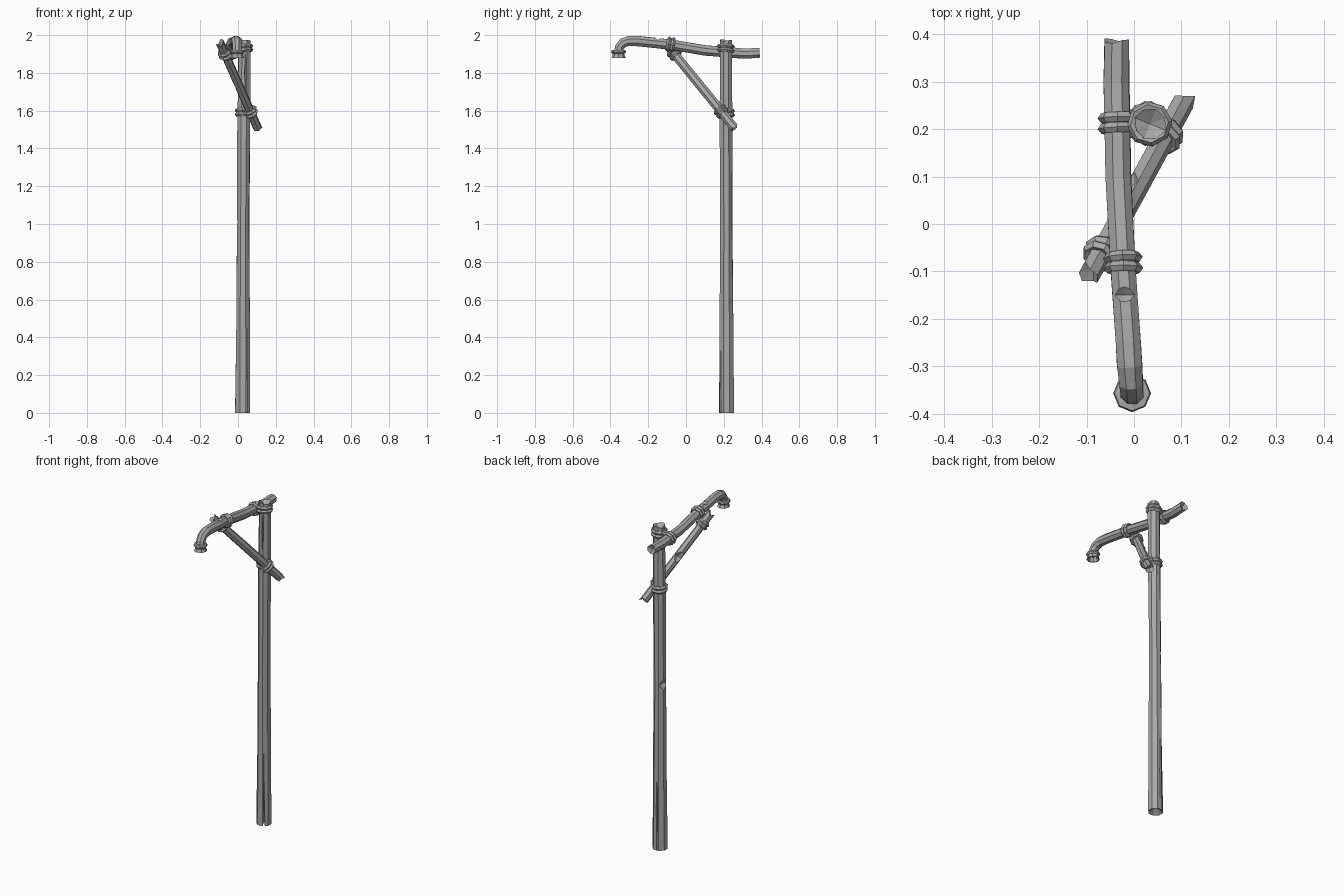
import bpy, bmesh, math, random
from mathutils import Vector as V

random.seed(4)
cube = bpy.data.objects.get("Cube")
if cube:
    bpy.data.objects.remove(cube)

grey = bpy.data.materials.new("weathered grey")
grey.use_nodes = True
colour = (0.4, 0.4, 0.4, 1)
grey.diffuse_color = colour
grey.node_tree.nodes["Principled BSDF"].inputs["Base Color"].default_value = colour


def finish(name, bm):
    bmesh.ops.recalc_face_normals(bm, faces=bm.faces)
    me = bpy.data.meshes.new(name)
    bm.to_mesh(me)
    bm.free()
    me.materials.append(grey)
    ob = bpy.data.objects.new(name, me)
    bpy.context.collection.objects.link(ob)
    return ob


def log(name, path, ref, sides=8, wobble=0.0, jag=0.0, dent=0.012, twist=0.5):
    """Faceted tube through (point, radius) pairs, with broken, dented ends."""
    bm = bmesh.new()
    pts = [V(p) for p, r in path]
    rings = []
    for i, (p, r) in enumerate(path):
        t = (pts[min(i + 1, len(pts) - 1)] - pts[max(i - 1, 0)]).normalized()
        u = (V(ref) - t * t.dot(V(ref))).normalized()
        w = t.cross(u)
        end = i in (0, len(path) - 1)
        ring = []
        for k in range(sides):
            a = math.tau * (k + twist) / sides
            q = pts[i] + (u * math.cos(a) + w * math.sin(a)) * r * (1 + random.uniform(-wobble, wobble))
            if end:
                q += t * random.uniform(-jag, jag)
            ring.append(bm.verts.new(q))
        rings.append(ring)
    for a, b in zip(rings, rings[1:]):
        for k in range(sides):
            n = (k + 1) % sides
            bm.faces.new((a[k], a[n], b[n], b[k]))
    for ring, p, nxt in ((rings[0], pts[0], pts[1]), (rings[-1], pts[-1], pts[-2])):
        c = bm.verts.new(p + (nxt - p).normalized() * dent)
        for k in range(sides):
            bm.faces.new((ring[k], ring[(k + 1) % sides], c))
    return finish(name, bm)


def cut(ob, loc, along, out, size):
    """Carve a diamond shaped nick; size is half length, half width, depth."""
    a = V(along).normalized()
    o = (V(out) - a * a.dot(V(out))).normalized()
    bm = bmesh.new()
    for axis, s in zip((a, a.cross(o), o), size):
        for sign in (-1, 1):
            bm.verts.new(V(loc) + axis * s * sign)
    bmesh.ops.convex_hull(bm, input=bm.verts)
    cutter = finish("nick_cutter", bm)
    cutter.hide_render = True
    mod = ob.modifiers.new("nick", "BOOLEAN")
    mod.operation, mod.solver, mod.object = "DIFFERENCE", "EXACT", cutter
    bpy.context.view_layer.objects.active = ob
    bpy.ops.object.modifier_apply(modifier=mod.name)
    bpy.data.objects.remove(cutter)


def rope(name, centre, axis, radius, gap=0.022, thick=0.011):
    """Two faceted loops of binding side by side."""
    axis = V(axis).normalized()
    for n, sign in enumerate((-1, 1)):
        tilt = V((random.uniform(-0.08, 0.08), random.uniform(-0.08, 0.08), 0))
        bpy.ops.mesh.primitive_torus_add(
            major_segments=8, minor_segments=5, major_radius=radius, minor_radius=thick,
            location=V(centre) + axis * gap * 0.5 * sign,
            rotation=(axis + tilt).to_track_quat("Z", "Y").to_euler())
        ob = bpy.context.object
        ob.name = f"{name}_{n + 1}"
        ob.data.materials.append(grey)


# Upright post
post = log("post", [((0.026, 0.215, 0.004), 0.043), ((0.026, 0.214, 0.5), 0.038),
                    ((0.027, 0.213, 1.0), 0.035), ((0.03, 0.212, 1.5), 0.035),
                    ((0.034, 0.211, 1.975), 0.034)], (1, 0, 0), wobble=0.06, jag=0.012, dent=0.025)
for v in post.data.vertices:
    if v.co.z < 0.02:
        v.co.z = 0
cut(post, (-0.01, 0.222, 1.01), (0, 0, 1), (-1, 0.3, 0), (0.04, 0.09, 0.022))
cut(post, (0.05, 0.177, 0), (0, 0, 1), (0.6, -1, 0), (0.6, 0.008, 0.03))
cut(post, (0.02, 0.255, 0.25), (0, 0, 1), (-0.2, 1, 0), (0.3, 0.006, 0.02))
cut(post, (0.04, 0.176, 1.8), (0, 0, 1), (0.2, -1, 0), (0.15, 0.006, 0.02))

# Overhanging beam with its drooping front end
beam = log("beam", [((-0.036, 0.385, 1.905), 0.028), ((-0.037, 0.3, 1.903), 0.029),
                    ((-0.033, 0.1, 1.919), 0.029), ((-0.024, -0.08, 1.95), 0.029),
                    ((-0.012, -0.25, 1.968), 0.029), ((-0.009, -0.3, 1.97), 0.029),
                    ((-0.006, -0.335, 1.958), 0.027), ((-0.004, -0.353, 1.935), 0.026),
                    ((-0.004, -0.357, 1.908), 0.027)], (1, 0, 0), wobble=0.03, jag=0.008)
cut(beam, (-0.02, -0.148, 1.988), (0, 1, -0.1), (0, 0, 1), (0.02, 0.08, 0.018))

# Slanted brace
low, high = V((0.105, 0.26, 1.505)), V((-0.093, -0.105, 1.955))
slope = (high - low).normalized()
brace = log("brace", [(low, 0.024), (low.lerp(high, 0.5), 0.024), (high, 0.024)],
            (1, 0, 0), sides=7, wobble=0.05, jag=0.014, dent=0.02)
cut(brace, low.lerp(high, 0.52) + V((-0.015, 0.015, 0)), slope, (-1, 1, 0), (0.035, 0.06, 0.02))

# Hollow flared mouth at the end of the beam
bm = bmesh.new()
profile = [(0.02, 1.922), (0.037, 1.92), (0.04, 1.91), (0.032, 1.902), (0.031, 1.893),
           (0.037, 1.88), (0.031, 1.88), (0.022, 1.905), (0.001, 1.908)]
vs = [bm.verts.new((r, 0, z)) for r, z in profile]
es = [bm.edges.new(pair) for pair in zip(vs, vs[1:])]
bmesh.ops.spin(bm, geom=vs + es, cent=(0, 0, 0), axis=(0, 0, 1), angle=math.tau, steps=8)
bmesh.ops.remove_doubles(bm, verts=bm.verts, dist=0.0001)
bmesh.ops.translate(bm, verts=bm.verts, vec=(-0.004, -0.357, 0))
finish("mouth", bm)

# Rope bindings
rope("post_top_rope", (0.033, 0.211, 1.93), (0, 0, 1), 0.037)
rope("post_lower_rope", (0.03, 0.212, 1.59), (0, 0, 1), 0.037)
rope("beam_back_rope", (-0.035, 0.213, 1.909), (0, 1, -0.08), 0.031)
rope("beam_front_rope", (-0.023, -0.082, 1.95), (-0.05, 1, -0.16), 0.031)
rope("brace_low_rope", low.lerp(high, 0.2), slope, 0.029)
rope("brace_high_rope", low.lerp(high, 0.88), slope, 0.028)
